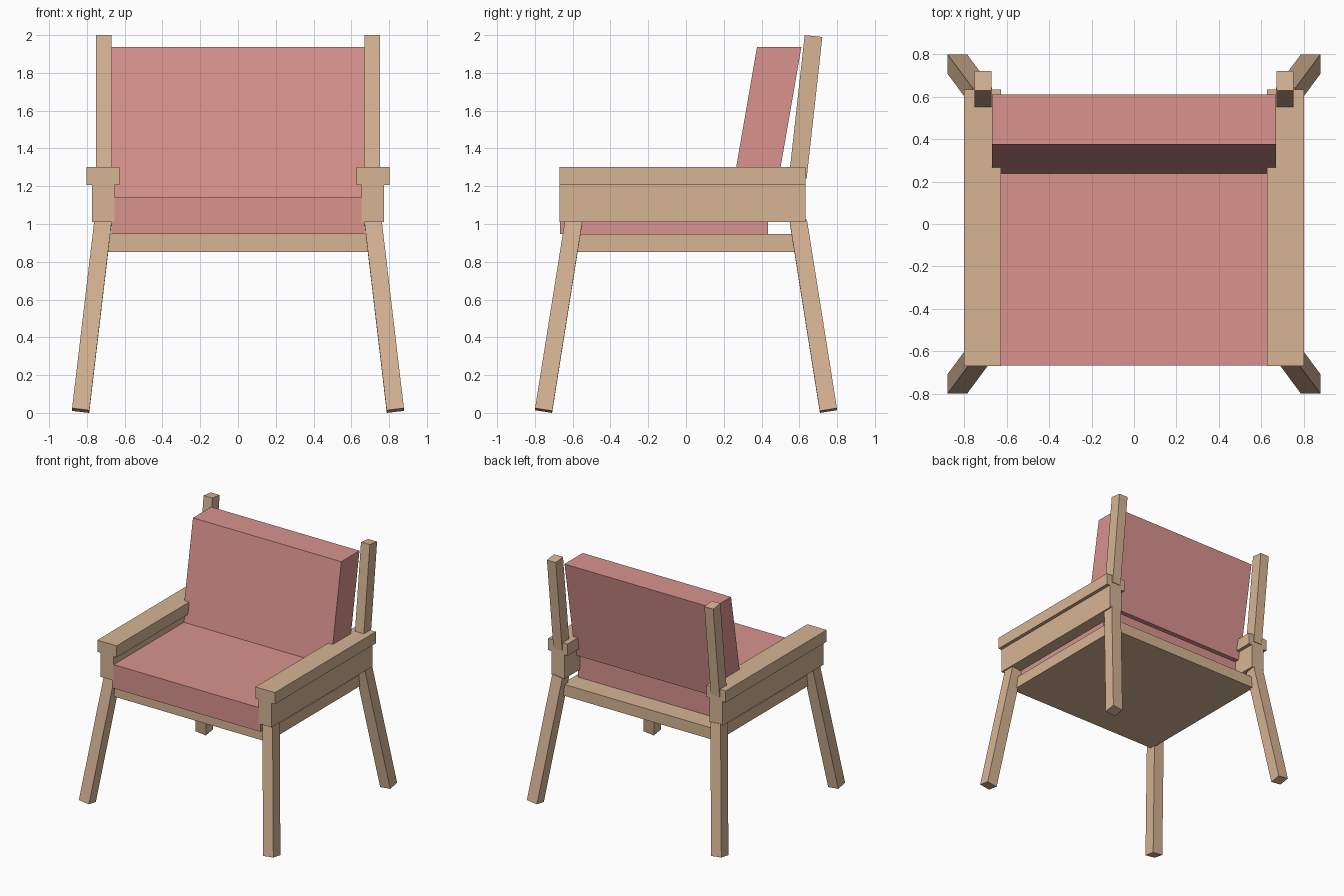
import bpy
import bmesh
from mathutils import Vector, Matrix

if "Cube" in bpy.data.objects:
    bpy.data.objects.remove(bpy.data.objects["Cube"])


def material(name, rgb):
    m = bpy.data.materials.new(name)
    m.diffuse_color = (*rgb, 1)
    m.use_nodes = True
    m.node_tree.nodes["Principled BSDF"].inputs["Base Color"].default_value = m.diffuse_color
    return m


WOOD = material("light_wood", (0.68, 0.46, 0.30))
PINK = material("pink_fabric", (0.69, 0.29, 0.27))


def add_object(name, bm, mat):
    bmesh.ops.recalc_face_normals(bm, faces=bm.faces)
    mesh = bpy.data.meshes.new(name)
    bm.to_mesh(mesh)
    bm.free()
    mesh.materials.append(mat)
    bpy.context.collection.objects.link(bpy.data.objects.new(name, mesh))


def box(name, lo, hi, mat, shear_y=0.0):
    """Box between two corners; shear_y slides it back as it rises."""
    lo, hi = Vector(lo), Vector(hi)
    bm = bmesh.new()
    bmesh.ops.create_cube(bm, size=1)
    for v in bm.verts:
        v.co = Vector([c * s for c, s in zip(v.co, hi - lo)]) + (lo + hi) / 2
        v.co.y += shear_y * (v.co.z - lo.z)
    add_object(name, bm, mat)


def beam(name, start, end, width, depth, mat):
    """Square-ended bar running between two points."""
    start, end = Vector(start), Vector(end)
    axis = end - start
    turn = Vector((0, 0, 1)).rotation_difference(axis).to_matrix().to_4x4()
    bm = bmesh.new()
    bmesh.ops.create_cube(bm, size=1, matrix=Matrix.Translation((start + end) / 2)
                          @ turn @ Matrix.Diagonal((width, depth, axis.length, 1)))
    add_object(name, bm, mat)


# Seat platform and cushions
box("seat_frame", (-0.70, -0.62, 0.853), (0.70, 0.60, 0.946), WOOD)
box("seat_cushion", (-0.67, -0.668, 0.946), (0.67, 0.435, 1.14), PINK)
box("back_cushion", (-0.67, 0.238, 1.14), (0.67, 0.473, 1.936), PINK, shear_y=0.173)

for side, s in (("left", -1), ("right", 1)):
    # Armrest on its deep side rail
    xs = sorted((s * 0.627, s * 0.802))
    box(side + "_armrest", (xs[0], -0.67, 1.207), (xs[1], 0.633, 1.302), WOOD)
    xs = sorted((s * 0.655, s * 0.773))
    box(side + "_side_rail", (xs[0], -0.67, 1.01), (xs[1], 0.633, 1.207), WOOD)
    # Leaning post behind the back cushion
    beam(side + "_back_post", (s * 0.711, 0.592, 1.245), (s * 0.711, 0.675, 1.995),
         0.08, 0.094, WOOD)
    # Splayed legs
    for end, e in (("front", -1), ("back", 1)):
        beam(f"{end}_{side}_leg", (s * 0.833, e * 0.754, 0.0125),
             (s * 0.715, e * 0.595, 1.012), 0.092, 0.092, WOOD)
